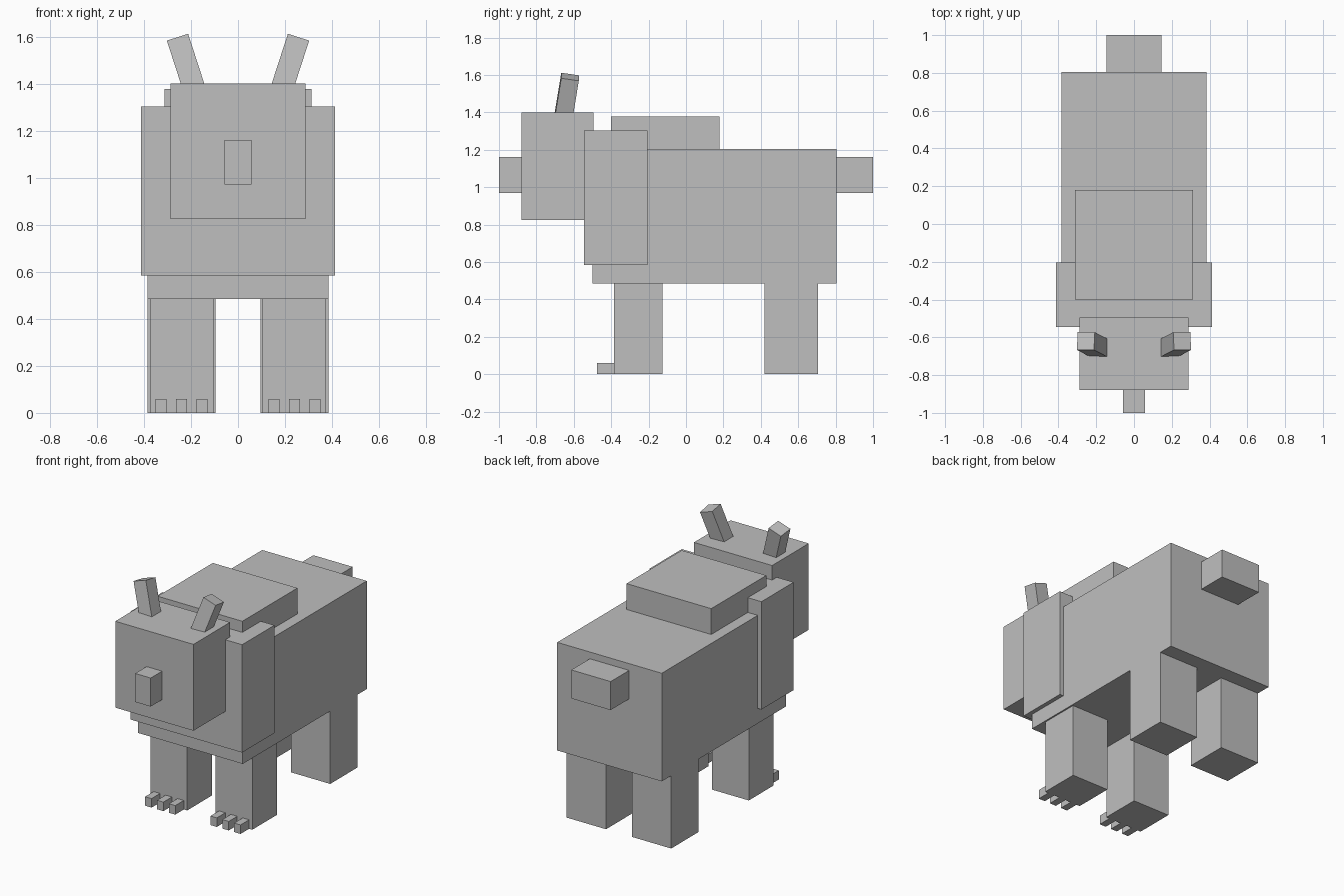
import bpy
from math import radians
from mathutils import Vector, Euler

default_cube = bpy.data.objects.get("Cube")
if default_cube:
    bpy.data.objects.remove(default_cube, do_unlink=True)

# Single flat grey for the whole animal
GREY = (0.52, 0.52, 0.52, 1)
grey = bpy.data.materials.new("plain grey")
grey.use_nodes = True
grey.diffuse_color = GREY
grey.node_tree.nodes["Principled BSDF"].inputs["Base Color"].default_value = GREY


def block(name, centre, size, tilt=(0, 0, 0)):
    """Box with the given centre, full size and rotation."""
    bpy.ops.mesh.primitive_cube_add(size=1, location=centre, rotation=tilt)
    obj = bpy.context.object
    obj.name = name
    obj.scale = size
    obj.data.materials.append(grey)
    return obj


def span(name, xs, ys, zs):
    """Box that fills the given ranges."""
    low, high = (Vector(corner) for corner in zip(xs, ys, zs))
    return block(name, (low + high) / 2, high - low)


def centred(name, half_width, ys, zs):
    return span(name, (-half_width, half_width), ys, zs)


# Trunk
centred("body", 0.385, (-0.5, 0.805), (0.485, 1.205))
centred("shoulders", 0.412, (-0.545, -0.205), (0.585, 1.303))
centred("back_hump", 0.312, (-0.4, 0.18), (1.1, 1.377))
centred("tail", 0.145, (0.78, 1.0), (0.97, 1.16))

# Head
centred("head", 0.288, (-0.88, -0.495), (0.825, 1.4))
centred("snout", 0.057, (-1.0, -0.86), (0.97, 1.16))

for side, s in (("left", 1), ("right", -1)):
    # Ears lean outward and back, with their roots sunk into the head
    tilt = Euler((radians(-9), radians(18 * s), 0))
    length = 0.26
    axis = tilt.to_matrix() @ Vector((0, 0, 1))
    tip = Vector((0.255 * s, -0.62, 1.59))
    block(f"{side}_ear", tip - axis * length / 2, (0.095, 0.095, length), tilt)

    # Legs
    block(f"{side}_front_leg", (0.24 * s, -0.255, 0.25), (0.27, 0.26, 0.5))
    block(f"{side}_back_leg", (0.24 * s, 0.563, 0.25), (0.29, 0.285, 0.5))

    # Claws on the front feet
    for i in range(3):
        x = (0.153 + 0.0875 * i) * s
        block(f"{side}_claw_{i + 1}", (x, -0.425, 0.03), (0.047, 0.1, 0.06))
